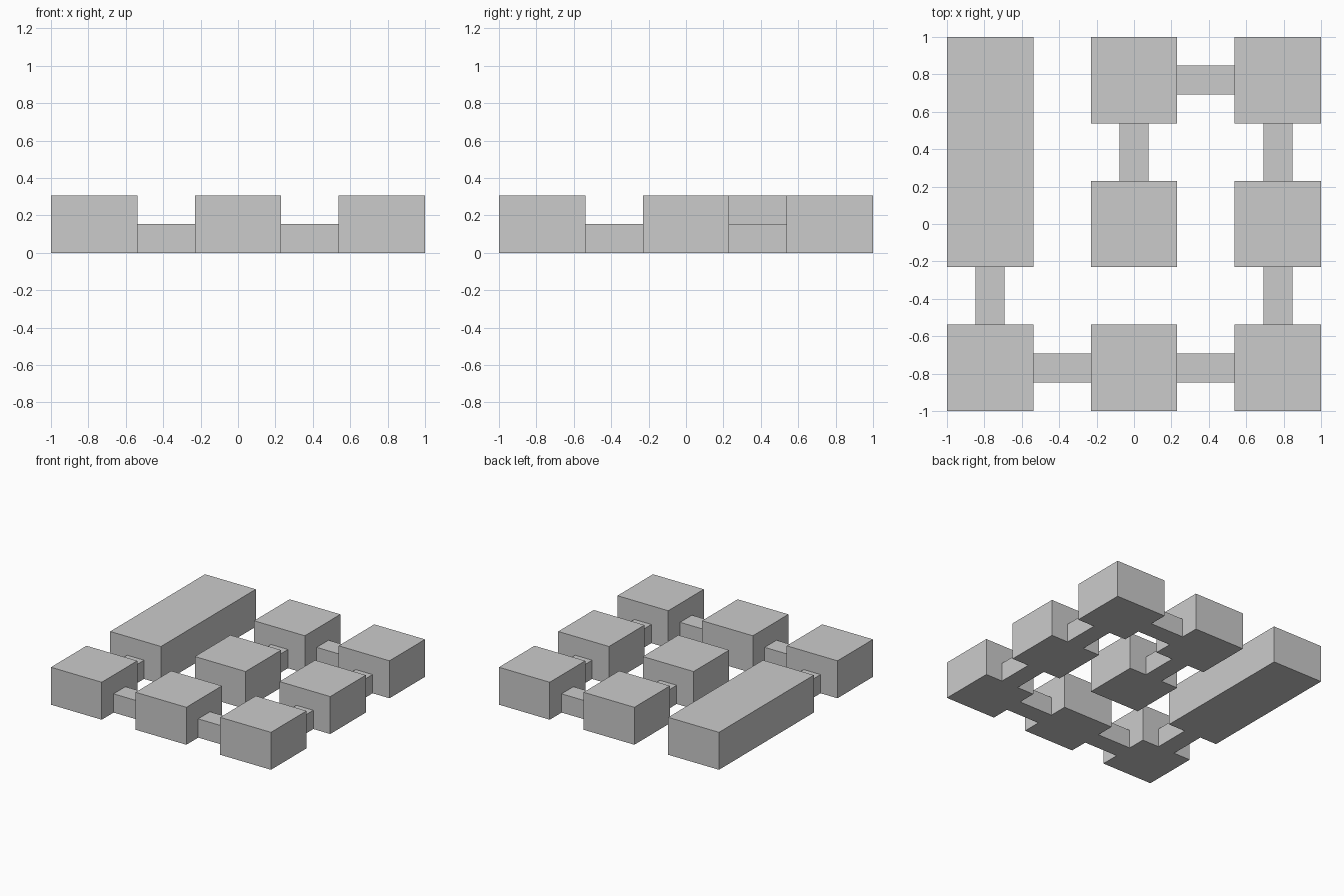
import bpy

if "Cube" in bpy.data.objects:
    bpy.data.objects.remove(bpy.data.objects["Cube"])

U = 1 / 13          # layout module: rooms 6 units, gaps 4 units
PITCH = 10          # distance between room centres
HALL = 2            # corridor width and height


def block(name, x0, x1, y0, y1, height):
    """Box standing on the floor, sizes in layout units."""
    bpy.ops.mesh.primitive_cube_add(
        size=1, location=((x0 + x1) / 2 * U, (y0 + y1) / 2 * U, height / 2 * U))
    ob = bpy.context.object
    ob.name = name
    ob.scale = ((x1 - x0) * U, (y1 - y0) * U, height * U)
    bpy.ops.object.transform_apply(location=False, rotation=False, scale=True)
    return ob


def room(name, col, row, row_end=None):
    """Room on the 3 x 3 grid, optionally stretched to a second row."""
    end = row if row_end is None else row_end
    block(name, col * PITCH - 3, col * PITCH + 3,
          row * PITCH - 3, end * PITCH + 3, 4)


def corridor(name, a, b):
    """Low passage filling the gap between two neighbouring grid cells."""
    mx, my = (a[0] + b[0]) / 2 * PITCH, (a[1] + b[1]) / 2 * PITCH
    hx, hy = (2, HALL / 2) if a[1] == b[1] else (HALL / 2, 2)
    block(name, mx - hx, mx + hx, my - hy, my + hy, HALL)


# Long double room on the left
room("long_room", -1, 0, 1)

# Single rooms
cols = {-1: "left", 0: "centre", 1: "right"}
rows = {-1: "front", 0: "middle", 1: "back"}
for c in cols:
    for r in rows:
        if c >= 0 or r < 0:
            room(f"room_{rows[r]}_{cols[c]}", c, r)

# Corridors joining neighbouring rooms
links = [((-1, -1), (0, -1)), ((0, -1), (1, -1)), ((0, 1), (1, 1)),
         ((-1, -1), (-1, 0)), ((1, -1), (1, 0)), ((1, 0), (1, 1)),
         ((0, 0), (0, 1))]
for i, (a, b) in enumerate(links, 1):
    corridor(f"corridor_{i}", a, b)
